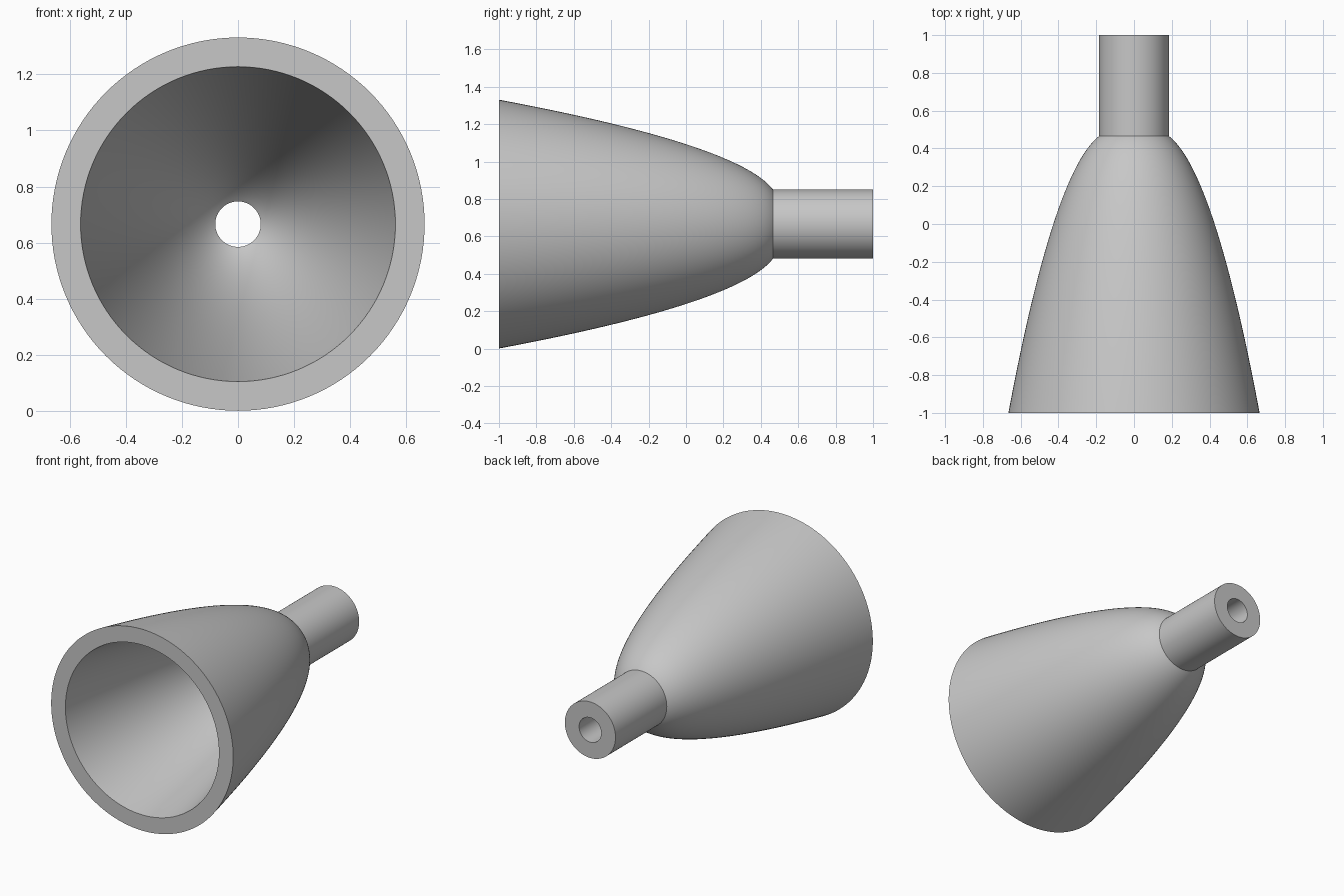
import bpy
import bmesh
import math

SIDES = 128
CENTRE_Z = 0.666
WALL = 0.104      # wall thickness measured across the axis
BORE = 0.081      # radius of the hole through the neck
NECK_Y = 0.465    # where the bell meets the neck
RIM = 0.561       # inner radius of the open rim
STEPS = 40

cube = bpy.data.objects.get("Cube")
if cube:
    bpy.data.objects.remove(cube, do_unlink=True)

grey = bpy.data.materials.new("plain grey")
grey.use_nodes = True
colour = (0.57, 0.57, 0.57, 1)
grey.diffuse_color = colour
grey.node_tree.nodes["Principled BSDF"].inputs["Base Color"].default_value = colour


def lathe(name, profile):
    """Spin an open (radius, y) profile about the y axis."""
    bm = bmesh.new()
    rings = []
    for r, y in profile:
        angles = [2 * math.pi * i / SIDES for i in range(SIDES)]
        rings.append([bm.verts.new((r * math.cos(a), y, r * math.sin(a)))
                      for a in angles])
    for a, b in zip(rings, rings[1:]):
        for i in range(SIDES):
            j = (i + 1) % SIDES
            bm.faces.new((a[i], a[j], b[j], b[i]))
    mesh = bpy.data.meshes.new(name)
    bm.to_mesh(mesh)
    bm.free()
    mesh.materials.append(grey)
    ob = bpy.data.objects.new(name, mesh)
    ob.location.z = CENTRE_Z
    bpy.context.collection.objects.link(ob)
    bpy.ops.object.select_all(action='DESELECT')
    ob.select_set(True)
    bpy.context.view_layer.objects.active = ob
    bpy.ops.object.shade_smooth_by_angle(angle=math.radians(25))
    return ob


# Parabolic bell: even steps in radius keep the tight curve near the neck smooth
inner = []
for k in range(STEPS + 1):
    r = RIM + (BORE - RIM) * k / STEPS
    t = (RIM ** 2 - r ** 2) / (RIM ** 2 - BORE ** 2)
    inner.append((r, -1 + (NECK_Y + 1) * t))
outer = [(r + WALL, y) for r, y in inner]

# Inside from neck to rim, across the flat rim, then back along the outside
lathe("bell", inner[::-1] + outer)

# Hollow neck with a flat ring at its far end
lathe("neck", [(BORE + WALL, NECK_Y), (BORE + WALL, 1), (BORE, 1), (BORE, NECK_Y)][::-1])

# Make all normals point out of the wall
for name in ("bell", "neck"):
    mesh = bpy.data.objects[name].data
    bm = bmesh.new()
    bm.from_mesh(mesh)
    # the outermost ring of faces decides the direction
    face = max(bm.faces, key=lambda f: math.hypot(f.calc_center_median().x,
                                                  f.calc_center_median().z)
               if abs(f.normal.y) < 0.9 else 0)
    c = face.calc_center_median()
    if face.normal.x * c.x + face.normal.z * c.z < 0:
        bmesh.ops.reverse_faces(bm, faces=bm.faces)
    bm.to_mesh(mesh)
    bm.free()
